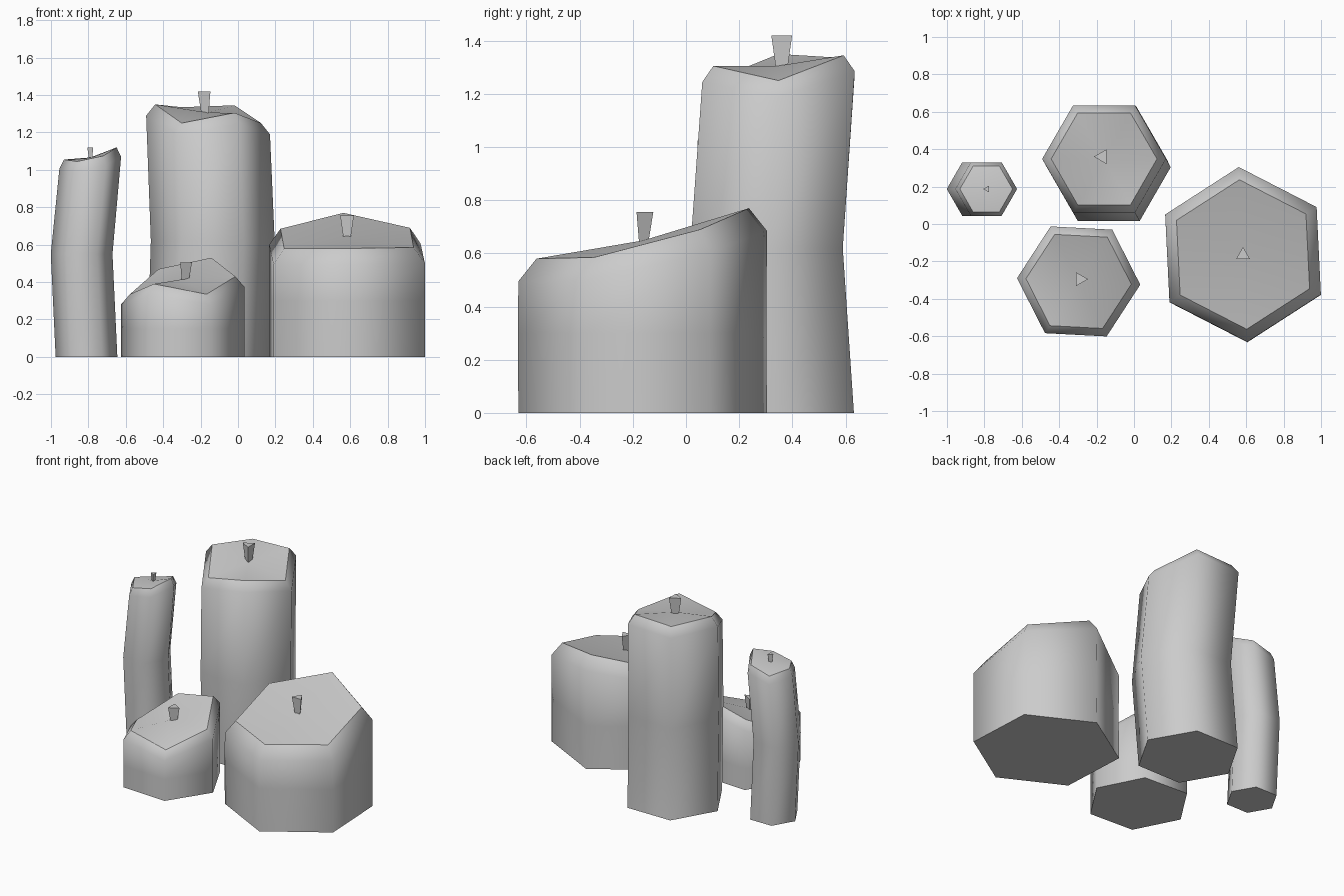
import bpy, bmesh
from math import cos, sin, radians

cube = bpy.data.objects.get("Cube")
if cube:
    bpy.data.objects.remove(cube)

# One pale wax colour for everything
wax = bpy.data.materials.new("pale_grey_wax")
wax.use_nodes = True
wax.diffuse_color = (0.6, 0.6, 0.6, 1)
wax.node_tree.nodes["Principled BSDF"].inputs["Base Color"].default_value = (0.6, 0.6, 0.6, 1)


def polygon(centre, radius, turn, heights):
    n = len(heights)
    return [(centre[0] + radius * cos(radians(turn + 360 * i / n)),
             centre[1] + radius * sin(radians(turn + 360 * i / n)), z)
            for i, z in enumerate(heights)]


def loft(name, rings, smooth, dished=False):
    """Skin a stack of rings; the end caps keep sharp borders."""
    bm = bmesh.new()
    loops = [[bm.verts.new(p) for p in ring] for ring in rings]
    n = len(loops[0])
    for low, high in zip(loops, loops[1:]):
        for i in range(n):
            j = (i + 1) % n
            bm.faces.new((low[i], low[j], high[j], high[i])).smooth = smooth
    bottom = bm.faces.new(loops[0][::-1])
    top = bm.faces.new(loops[-1])
    for edge in list(bottom.edges) + list(top.edges):
        edge.smooth = False
    if dished:
        top.smooth = True
        bmesh.ops.poke(bm, faces=[top])
    mesh = bpy.data.meshes.new(name)
    bm.to_mesh(mesh)
    bm.free()
    mesh.materials.append(wax)
    bpy.context.collection.objects.link(bpy.data.objects.new(name, mesh))


def candle(name, path, radius, turn, rim, bevel, wick, wick_radius, wick_turn, wick_z):
    """path: base, waist and shoulder centres; rim: heights of the six lip corners."""
    base, waist, shoulder = path
    rings = [polygon(base, radius, turn, [0] * 6),
             polygon(waist, radius, turn, [waist[2]] * 6),
             polygon(shoulder, radius, turn, [z - bevel for z in rim]),
             polygon(shoulder, radius * 0.855, turn, rim)]
    loft(name + "_candle", rings, True, True)
    # Three-sided wick, wider at the tip
    loft(name + "_wick", [polygon(wick, wick_radius * 0.4, wick_turn, [wick_z[0]] * 3),
                          polygon(wick, wick_radius, wick_turn, [wick_z[1]] * 3)], False)


candle("tall", [(-0.155, 0.345), (-0.135, 0.303, 0.62), (-0.16, 0.348)], 0.331, 0,
       [1.25, 1.345, 1.335, 1.35, 1.25, 1.305], 0.06,
       (-0.17, 0.36), 0.045, 180, (1.25, 1.42))
candle("wide", [(0.583, -0.163), (0.583, -0.165, 0.3), (0.583, -0.163)], 0.468, 32.8,
       [0.69, 0.77, 0.685, 0.58, 0.58, 0.585], 0.085,
       (0.583, -0.165), 0.042, 90, (0.6, 0.755))
candle("short", [(-0.296, -0.307), (-0.296, -0.307, 0.15), (-0.296, -0.307)], 0.33, -3,
       [0.43, 0.53, 0.47, 0.335, 0.39, 0.335], 0.055,
       (-0.288, -0.295), 0.042, 0, (0.36, 0.505))
candle("thin", [(-0.81, 0.187), (-0.836, 0.187, 0.55), (-0.79, 0.187)], 0.165, 0,
       [1.12, 1.07, 1.03, 1.055, 1.045, 1.075], 0.05,
       (-0.785, 0.187), 0.021, 180, (1.04, 1.12))
